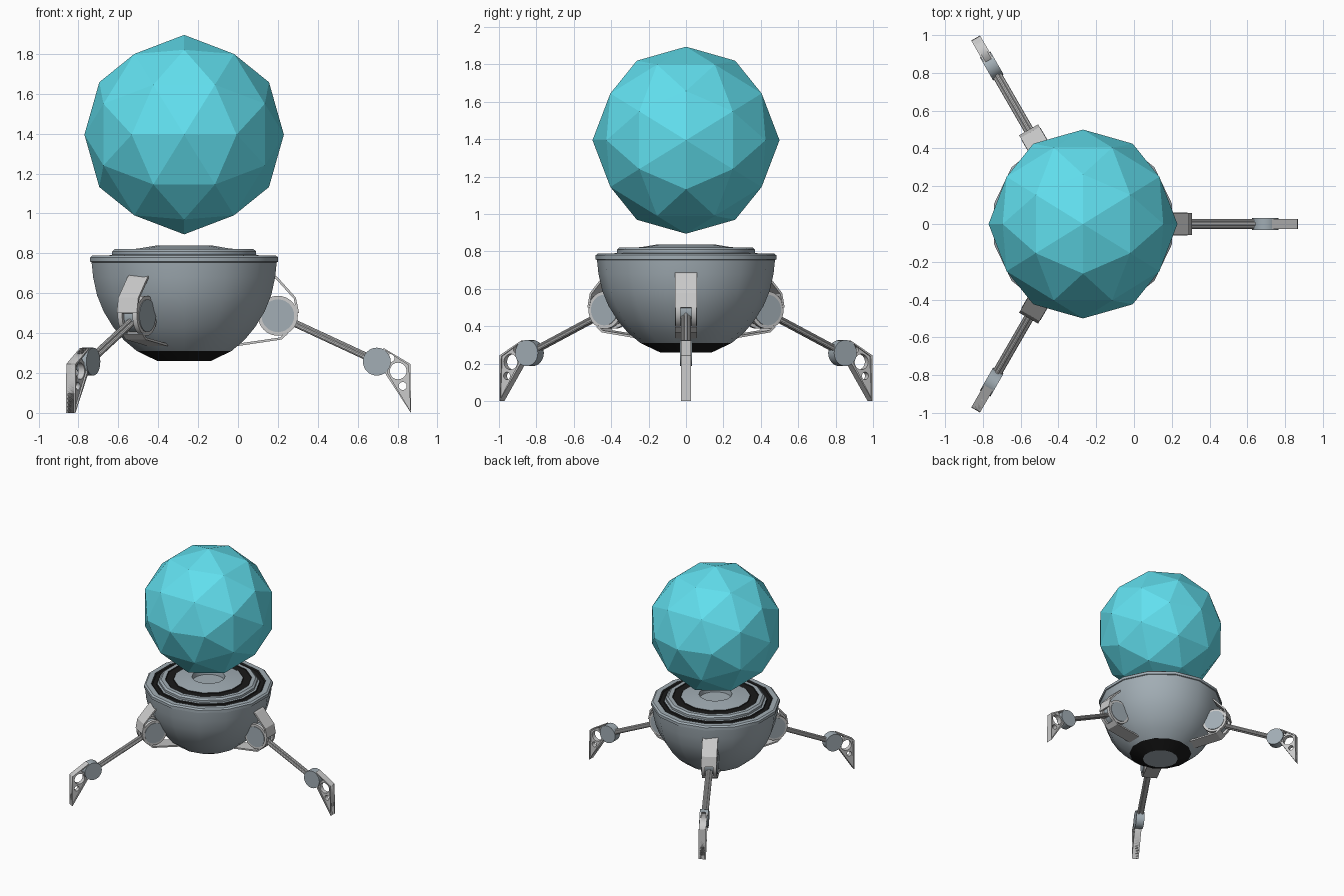
import bpy, bmesh
from math import pi, sin, cos, radians
from itertools import combinations
from mathutils import Vector, Matrix

if "Cube" in bpy.data.objects:
    bpy.data.objects.remove(bpy.data.objects["Cube"])

CX = -0.27  # main vertical axis of the body


def material(name, col):
    m = bpy.data.materials.new(name)
    m.diffuse_color = (*col, 1)
    m.use_nodes = True
    m.node_tree.nodes["Principled BSDF"].inputs["Base Color"].default_value = m.diffuse_color
    return m


CYAN = material("cyan", (0.12, 0.74, 0.86))
SLATE = material("slate", (0.36, 0.42, 0.46))
BLACK = material("black", (0.01, 0.01, 0.01))


def finish(bm, name, mat=None, matrix=Matrix(), smooth=True):
    bmesh.ops.recalc_face_normals(bm, faces=bm.faces)
    me = bpy.data.meshes.new(name)
    bm.to_mesh(me)
    bm.free()
    ob = bpy.data.objects.new(name, me)
    bpy.context.collection.objects.link(ob)
    ob.matrix_world = matrix
    if mat:
        me.materials.append(mat)
    if smooth:
        bpy.ops.object.select_all(action='DESELECT')
        ob.select_set(True)
        bpy.context.view_layer.objects.active = ob
        bpy.ops.object.shade_smooth_by_angle(angle=radians(30))
    return ob


def lathe(name, profile, mat, n=14):
    bm = bmesh.new()
    rings = []
    for r, z in profile:
        k = n if r else 1
        rings.append([bm.verts.new((r * cos(pi/2 + 2*pi*i/n), r * sin(pi/2 + 2*pi*i/n), z))
                      for i in range(k)])
    for a, b in zip(rings, rings[1:]):
        for i in range(n):
            j = (i + 1) % n
            vs = [a[i % len(a)], a[j % len(a)], b[j % len(b)], b[i % len(b)]]
            bm.faces.new(list(dict.fromkeys(vs)))
    finish(bm, name, mat, Matrix.Translation((CX, 0, 0)))


def rod(name, a, b, r, M, mat=None, n=24):
    a, b = Vector(a), Vector(b)
    bm = bmesh.new()
    T = Matrix.Translation((a + b) / 2) @ (b - a).to_track_quat('Z', 'Y').to_matrix().to_4x4()
    bmesh.ops.create_cone(bm, cap_ends=True, segments=n, radius1=r, radius2=r,
                          depth=(b - a).length, matrix=T)
    finish(bm, name, mat, M)


def strip(name, path, w, M, closed=False, t=0.012):
    bm = bmesh.new()
    rows = [[bm.verts.new((u, s * w, z)) for s in (-1, 1)] for u, z in path]
    for a, b in zip(rows, rows[1:] + (rows[:1] if closed else [])):
        bm.faces.new((a[0], a[1], b[1], b[0]))
    ob = finish(bm, name, None, M, smooth=False)
    mod = ob.modifiers.new("thickness", 'SOLIDIFY')
    mod.thickness = t
    mod.offset = -1 if closed else 0


def web(name, outline, holes, half, M):
    # flat plate with round holes, drawn in the radial plane
    cu = bpy.data.curves.new(name, 'CURVE')
    cu.dimensions, cu.fill_mode, cu.extrude = '2D', 'BOTH', half
    loops = [outline] + [[(u + r*cos(2*pi*i/20), z + r*sin(2*pi*i/20)) for i in range(20)]
                         for u, z, r in holes]
    for pts in loops:
        s = cu.splines.new('POLY')
        s.points.add(len(pts) - 1)
        for p, (u, z) in zip(s.points, pts):
            p.co = (u, z, 0, 1)
        s.use_cyclic_u = True
    tmp = bpy.data.objects.new(name + "_outline", cu)
    bpy.context.collection.objects.link(tmp)
    me = bpy.data.meshes.new_from_object(tmp.evaluated_get(bpy.context.evaluated_depsgraph_get()))
    bpy.data.objects.remove(tmp)
    ob = bpy.data.objects.new(name, me)
    bpy.context.collection.objects.link(ob)
    ob.matrix_world = M @ Matrix.Rotation(pi/2, 4, 'X')


# floating faceted ball: icosahedron corners plus edge midpoints pushed out to the sphere
g = (1 + 5 ** 0.5) / 2
corners = [Vector(p) for a in (-1, 1) for b in (-g, g) for p in ((a, b, 0), (0, a, b), (b, 0, a))]
mids = [a + b for a, b in combinations(corners, 2) if (a - b).length < 2.01]
bm = bmesh.new()
for p in corners + mids:
    bm.verts.new(p.normalized() * 0.5)
bmesh.ops.convex_hull(bm, input=bm.verts)
finish(bm, "floating_ball", CYAN, Matrix.Translation((CX, 0, 1.395)), smooth=False)

# bowl body, rim, stepped lid and dark rings
lathe("base_disc", [(0, 0.26), (0.137, 0.26)], SLATE)
lathe("base_ring", [(0.137, 0.26), (0.243, 0.31)], BLACK)
lathe("bowl", [(0.243, 0.31), (0.31, 0.365), (0.365, 0.43), (0.415, 0.51), (0.448, 0.59),
               (0.468, 0.68), (0.476, 0.755), (0.483, 0.758), (0.483, 0.78), (0.47, 0.79),
               (0.43, 0.79)], SLATE)
lathe("outer_groove", [(0.43, 0.79), (0.42, 0.782), (0.39, 0.782), (0.385, 0.79)], BLACK)
lathe("lid_step", [(0.385, 0.79), (0.37, 0.793), (0.37, 0.81), (0.355, 0.822), (0.325, 0.822)], SLATE)
lathe("inner_groove", [(0.325, 0.822), (0.32, 0.817), (0.265, 0.817), (0.26, 0.822)], BLACK)
lathe("lid_centre", [(0.26, 0.822), (0.235, 0.824), (0.15, 0.838), (0.125, 0.838), (0.12, 0.80),
                     (0, 0.80)], SLATE)

# three legs (u = distance from the body axis)
HIP, KNEE = (0.47, 0.487), (0.966, 0.257)
FOOT = [(1.0, 0.325), (1.135, 0.245), (1.137, 0.0), (1.01, 0.195)]
for k in range(3):
    M = Matrix.Translation((CX, 0, 0)) @ Matrix.Rotation(2*pi*k/3, 4, 'Z')
    tag = f"_{k + 1}"
    # hip joint cheeks, drum and bracket straps
    for s in (-1, 1):
        rod("hip_cheek" + tag, (HIP[0], s*0.03, HIP[1]), (HIP[0], s*0.056, HIP[1]), 0.1, M, n=32)
    rod("hip_drum" + tag, (HIP[0], -0.06, HIP[1]), (HIP[0], 0.06, HIP[1]), 0.082, M, SLATE, 32)
    strip("upper_strap" + tag, [(0.43, 0.70), (0.465, 0.675), (0.555, 0.575), (0.57, 0.50)], 0.058, M)
    strip("lower_strap" + tag, [(0.26, 0.34), (0.485, 0.373), (0.515, 0.4)], 0.058, M)
    # shin made of bundled rods
    for y, dz in ((-0.015, -0.006), (0.015, -0.006), (0, 0.009)):
        rod("shin_rod" + tag, (HIP[0], y, HIP[1] + dz), (KNEE[0], y, KNEE[1] + dz), 0.0115, M, n=10)
    # knee and pierced foot with a framing band
    rod("knee" + tag, (KNEE[0], -0.032, KNEE[1]), (KNEE[0], 0.032, KNEE[1]), 0.07, M, SLATE)
    strip("foot_band" + tag, FOOT, 0.027, M, closed=True, t=0.012)
    web("foot_web" + tag, FOOT, [(1.073, 0.21, 0.042), (1.096, 0.135, 0.02), (1.035, 0.275, 0.02)],
        0.018, M)
